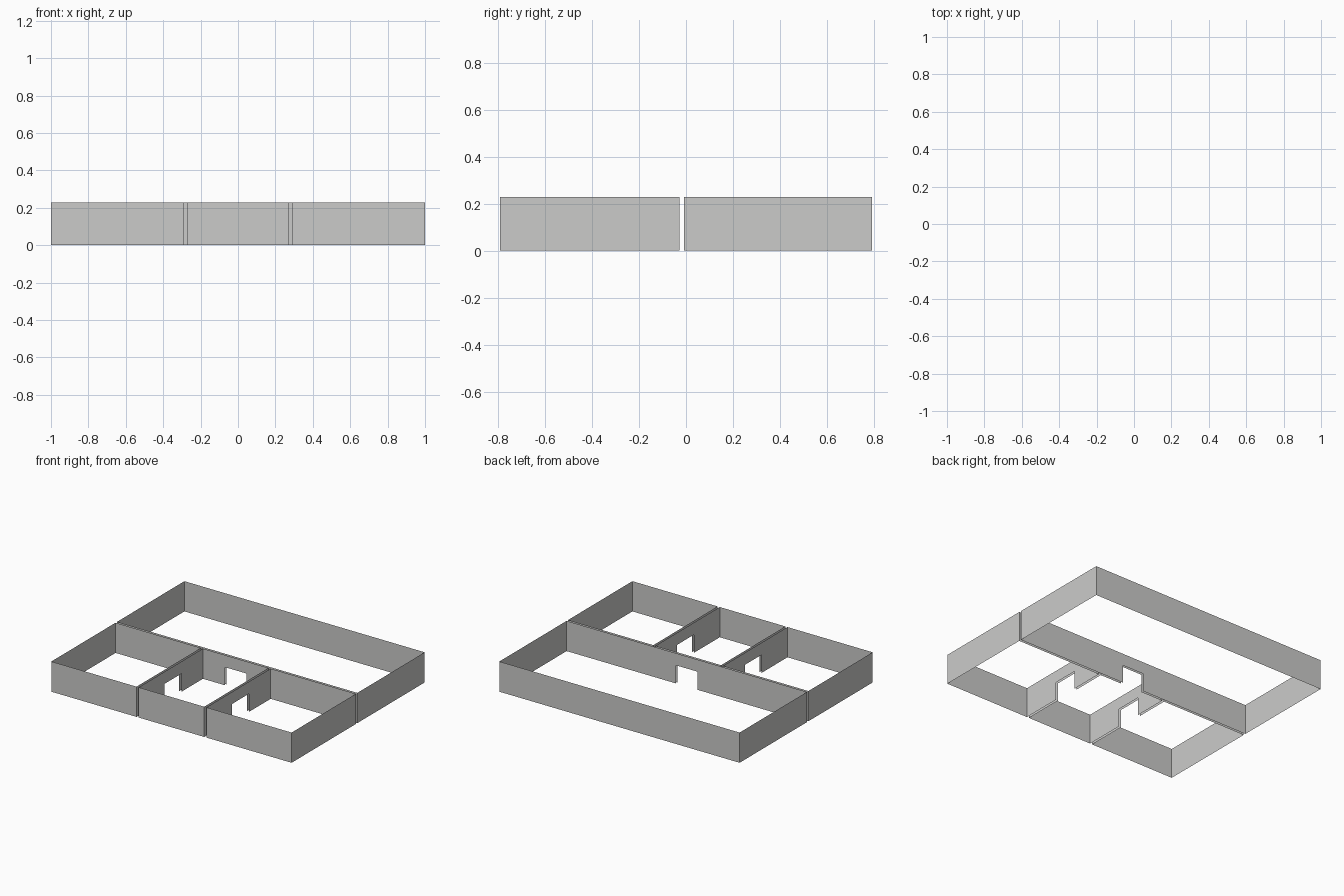
import bpy
import bmesh

if "Cube" in bpy.data.objects:
    bpy.data.objects.remove(bpy.data.objects["Cube"])

U = 1 / 11          # one metre in model units
H = 2.5 * U         # wall height
DOOR_H = 1.5 * U    # door height

wall_mat = bpy.data.materials.new("wall_grey")
wall_mat.diffuse_color = (0.6, 0.6, 0.59, 1)
wall_mat.use_nodes = True
wall_mat.node_tree.nodes["Principled BSDF"].inputs["Base Color"].default_value = wall_mat.diffuse_color


def add_wall(bm, a, b, door=None):
    """Single-sheet wall from a to b; door = (start, end) along its varying axis."""
    axis = 0 if a[0] != b[0] else 1
    outline = [(a[axis], 0)]
    if door:
        lo, hi = sorted(door, reverse=a[axis] > b[axis])
        outline += [(lo, 0), (lo, DOOR_H), (hi, DOOR_H), (hi, 0)]
    outline += [(b[axis], 0), (b[axis], H), (a[axis], H)]
    verts = []
    for t, z in outline:
        verts.append(bm.verts.new((t, a[1], z) if axis == 0 else (a[0], t, z)))
    bm.faces.new(verts)


def room(name, x0, x1, y0, y1, doors):
    """Four walls around a room, without floor or ceiling."""
    corners = {"front": ((x0, y0), (x1, y0)), "right": ((x1, y0), (x1, y1)),
               "back": ((x1, y1), (x0, y1)), "left": ((x0, y1), (x0, y0))}
    bm = bmesh.new()
    for side, (a, b) in corners.items():
        add_wall(bm, a, b, doors.get(side))
    bmesh.ops.remove_doubles(bm, verts=bm.verts, dist=1e-5)
    mesh = bpy.data.meshes.new(name)
    bm.to_mesh(mesh)
    bm.free()
    mesh.materials.append(wall_mat)
    bpy.context.collection.objects.link(bpy.data.objects.new(name, mesh))


# Plan lines
inner, outer = 3 * U, 3.2 * U
front, back = -8.7 * U, 8.7 * U
gap_front, gap_back = -0.3 * U, -0.1 * U
side_door = (-0.484, -0.285)
main_door = (-U, U)

# Rooms
room("large_back_room", -1, 1, gap_back, back, {"front": main_door})
room("middle_room", -inner, inner, front, gap_front,
     {"back": main_door, "left": side_door, "right": side_door})
room("left_room", -1, -outer, front, gap_front, {"right": side_door})
room("right_room", outer, 1, front, gap_front, {"left": side_door})
